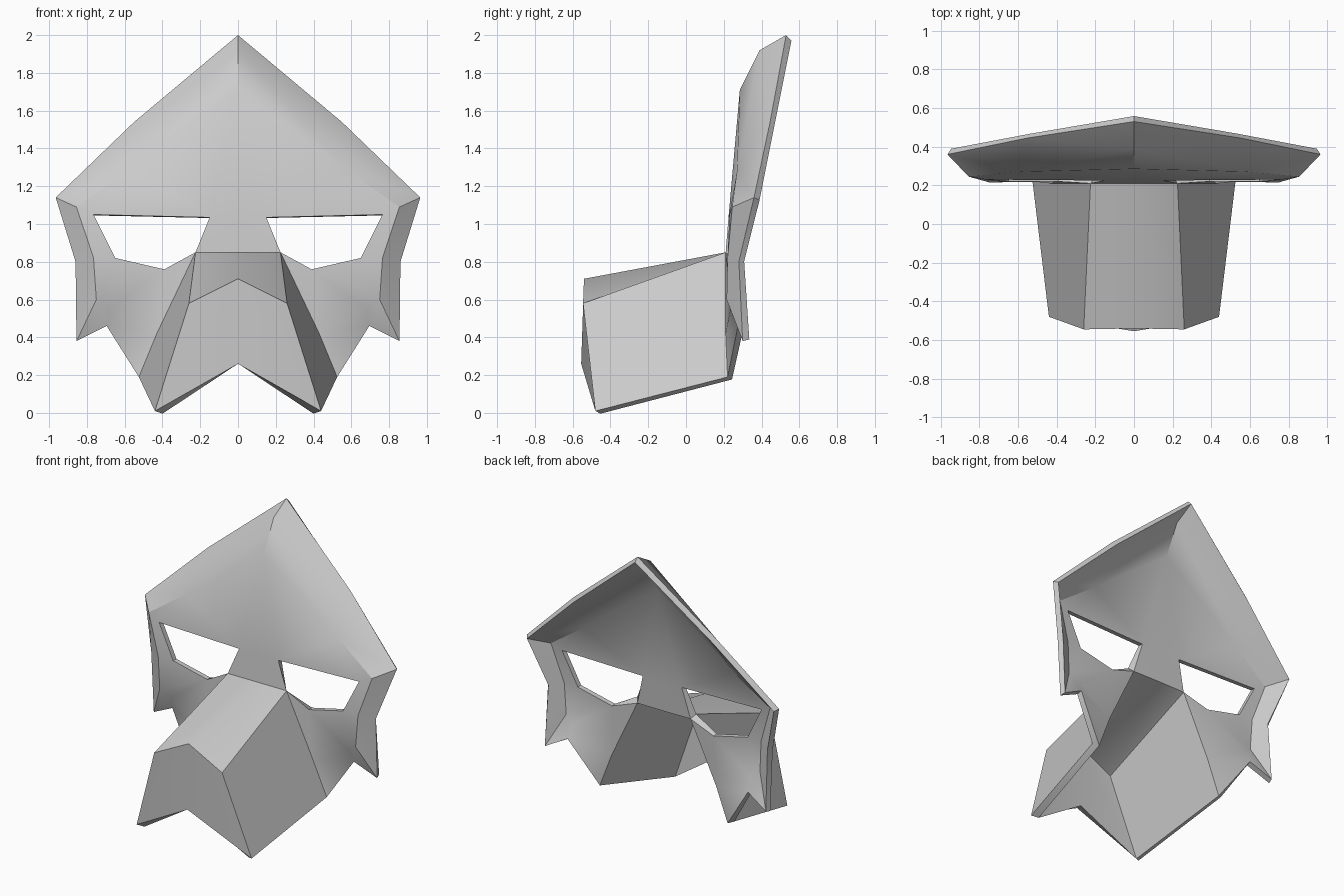
import bpy, bmesh, math

cube = bpy.data.objects.get("Cube")
if cube:
    bpy.data.objects.remove(cube)

grey = bpy.data.materials.new("mask grey")
grey.use_nodes = True
colour = (0.6, 0.6, 0.6, 1)
grey.diffuse_color = colour
grey.node_tree.nodes["Principled BSDF"].inputs["Base Color"].default_value = colour

# Landmarks on the outer skin of the left half
points = {
    # outer rim
    "apex": (0, .53, 2), "rim_mid": (.55, .445, 1.54), "rim_side": (.965, .36, 1.14),
    "rim_low": (.86, .28, .8), "hook": (.855, .3, .38),
    # ridge between rim and face
    "ridge_top": (0, .39, 1.92), "ridge_mid": (.585, .27, 1.28), "ridge_side": (.855, .245, 1.09),
    "ridge_low": (.765, .22, .82), "ridge_end": (.75, .215, .6),
    # forehead and eye opening
    "forehead": (0, .285, 1.71), "brow": (0, .225, 1.03), "bridge": (0, .21, .85),
    "eye_in": (.15, .225, 1.035), "eye_out": (.765, .23, 1.05),
    "eye_low_out": (.65, .22, .82), "eye_low": (.39, .22, .76), "eye_low_in": (.225, .21, .85),
    # cheek
    "cheek": (.68, .235, .55), "notch": (.695, .275, .46),
    "fold": (.43, .21, .42), "jaw": (.525, .22, .19),
    # muzzle
    "snout_top": (0, -.54, .71), "snout_side": (.26, -.545, .58),
    "fang": (.44, -.48, .01), "lip": (0, -.555, .26),
}

faces = [
    # rim
    ("ridge_top", "ridge_mid", "rim_mid", "apex"),
    ("ridge_mid", "ridge_side", "rim_side", "rim_mid"),
    ("ridge_side", "ridge_low", "rim_low", "rim_side"),
    ("ridge_low", "ridge_end", "hook", "rim_low"),
    # forehead
    ("forehead", "ridge_mid", "ridge_top"),
    ("forehead", "eye_in", "ridge_mid"),
    ("forehead", "brow", "eye_in"),
    ("eye_in", "eye_out", "ridge_mid"),
    ("eye_out", "ridge_side", "ridge_mid"),
    # around the eye
    ("brow", "bridge", "eye_low_in", "eye_in"),
    ("eye_out", "eye_low_out", "ridge_low", "ridge_side"),
    ("eye_low_in", "fold", "eye_low"),
    ("eye_low", "ridge_end", "eye_low_out"),
    ("eye_low_out", "ridge_end", "ridge_low"),
    # cheek
    ("eye_low", "cheek", "ridge_end"),
    ("eye_low", "fold", "cheek"),
    ("cheek", "fold", "notch"),
    ("fold", "jaw", "notch"),
    ("cheek", "notch", "ridge_end"),
    ("ridge_end", "notch", "hook"),
    # muzzle
    ("bridge", "snout_top", "snout_side", "eye_low_in"),
    ("snout_top", "lip", "fang", "snout_side"),
    ("eye_low_in", "snout_side", "fang", "jaw", "fold"),
]

bm = bmesh.new()
verts = {name: bm.verts.new(co) for name, co in points.items()}
for corners in faces:
    bm.faces.new([verts[name] for name in corners])
bm.normal_update()
mesh = bpy.data.meshes.new("mask")
bm.to_mesh(mesh)
bm.free()
mesh.materials.append(grey)
mask = bpy.data.objects.new("mask", mesh)
bpy.context.collection.objects.link(mask)

# Mirror the half, then give the shell its thickness behind the skin
mirror = mask.modifiers.new("mirror", "MIRROR")
mirror.merge_threshold = 0.001
shell = mask.modifiers.new("shell", "SOLIDIFY")
shell.thickness = 0.035
shell.offset = -1
shell.use_even_offset = True

bpy.ops.object.select_all(action="DESELECT")
mask.select_set(True)
bpy.context.view_layer.objects.active = mask
for modifier in ("mirror", "shell"):
    bpy.ops.object.modifier_apply(modifier=modifier)
bpy.ops.object.shade_smooth_by_angle(angle=math.radians(30))
